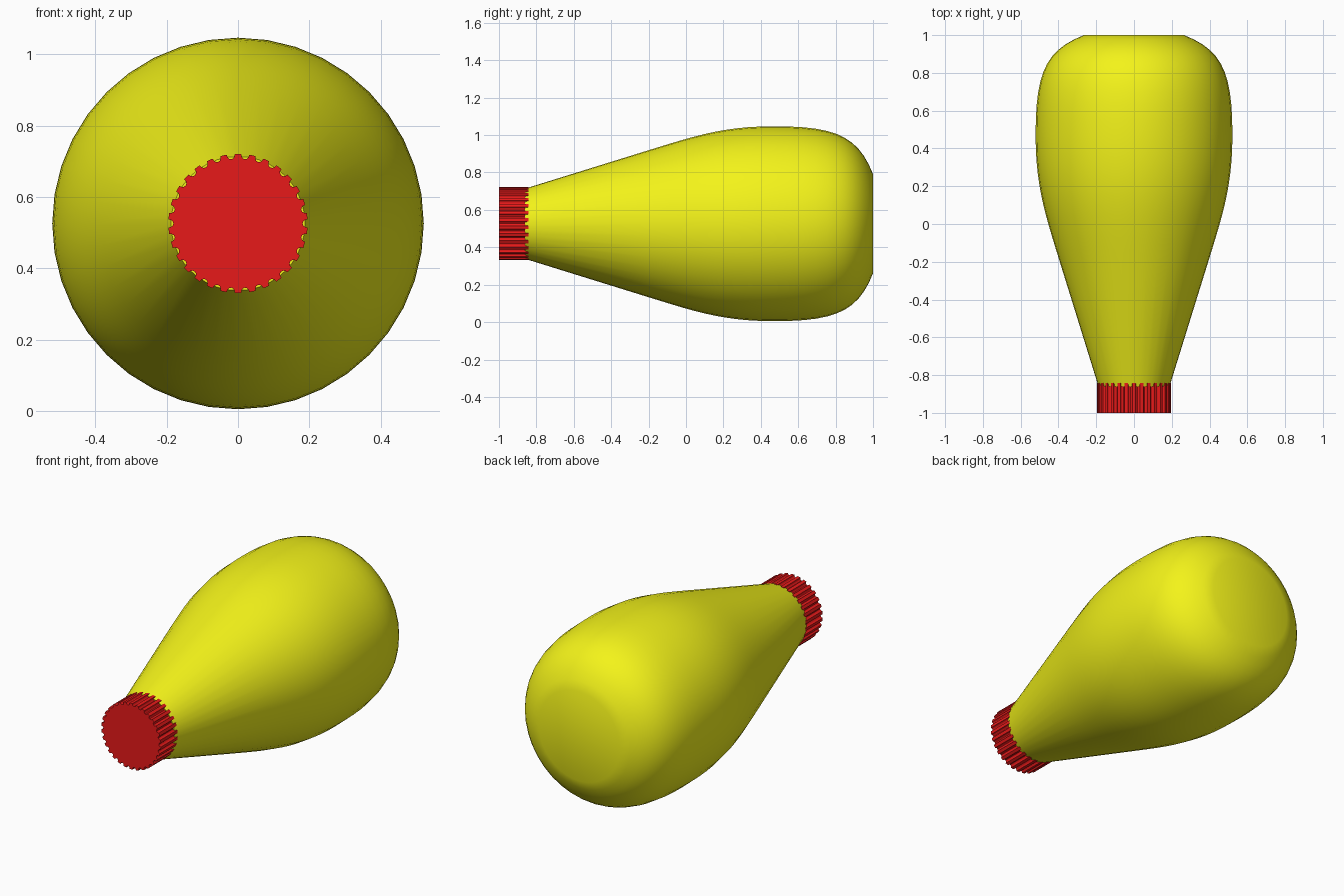
import bpy, math
from mathutils import Vector
from mathutils.geometry import interpolate_bezier

if "Cube" in bpy.data.objects:
    bpy.data.objects.remove(bpy.data.objects["Cube"])

ZC = 0.526  # height of the long axis, which runs along y


def material(name, color):
    m = bpy.data.materials.new(name)
    m.diffuse_color = (*color, 1)
    m.use_nodes = True
    m.node_tree.nodes["Principled BSDF"].inputs["Base Color"].default_value = m.diffuse_color
    return m


def loft(name, rings, mat, angle):
    """Skin a list of (y, [(x, z), ...]) rings and cap both ends."""
    n = len(rings[0][1])
    verts = [(x, y, z) for y, ring in rings for x, z in ring]
    faces = []
    for k in range(len(rings) - 1):
        for i in range(n):
            j = (i + 1) % n
            faces.append((k * n + i, k * n + j, (k + 1) * n + j, (k + 1) * n + i))
    faces.append(tuple(reversed(range(n))))
    faces.append(tuple(range((len(rings) - 1) * n, len(rings) * n)))
    faces = [f[::-1] for f in faces]
    me = bpy.data.meshes.new(name)
    me.from_pydata(verts, [], faces)
    me.materials.append(mat)
    ob = bpy.data.objects.new(name, me)
    bpy.context.collection.objects.link(ob)
    ob.location.z = ZC
    bpy.ops.object.select_all(action='DESELECT')
    ob.select_set(True)
    bpy.context.view_layer.objects.active = ob
    bpy.ops.object.mode_set(mode='EDIT')
    bpy.ops.mesh.select_all(action='SELECT')
    bpy.ops.mesh.normals_make_consistent(inside=False)
    bpy.ops.object.mode_set(mode='OBJECT')
    bpy.ops.object.shade_smooth_by_angle(angle=math.radians(angle))
    return ob


def circle(r, n=40):
    return [(r * math.sin(math.tau * i / n), r * math.cos(math.tau * i / n))
            for i in range(n)]


# Bottle body: straight cone, swelling shoulder, rounded flat-ended base
def bezier(*pts):
    return interpolate_bezier(*[Vector((*p, 0)) for p in pts], 12)


profile = [(-0.86, 0.188)]
profile += [(p.x, p.y) for p in bezier((-0.2, 0.393), (0.05, 0.47), (0.2, 0.521), (0.47, 0.521))]
profile += [(p.x, p.y) for p in bezier((0.47, 0.521), (0.8, 0.521), (0.92, 0.47), (1.0, 0.265))[1:]]
loft("bottle_body", [(y, circle(r)) for y, r in profile],
     material("yellow_plastic", (0.9, 0.9, 0.01)), 30)

# Screw cap: disc with rounded grip grooves around the rim
TEETH, R, G = 30, 0.195, 0.0115
outline = []
for t in range(TEETH):
    a = math.tau * (t + 0.5) / TEETH
    for s in range(7):
        b = math.pi * s / 6
        u, v = -G * math.cos(b), R - 1.2 * G * math.sin(b)
        outline.append((u * math.cos(a) + v * math.sin(a),
                        v * math.cos(a) - u * math.sin(a)))
loft("screw_cap", [(-1.0, outline), (-0.842, outline)],
     material("red_plastic", (0.8, 0.01, 0.01)), 35)
